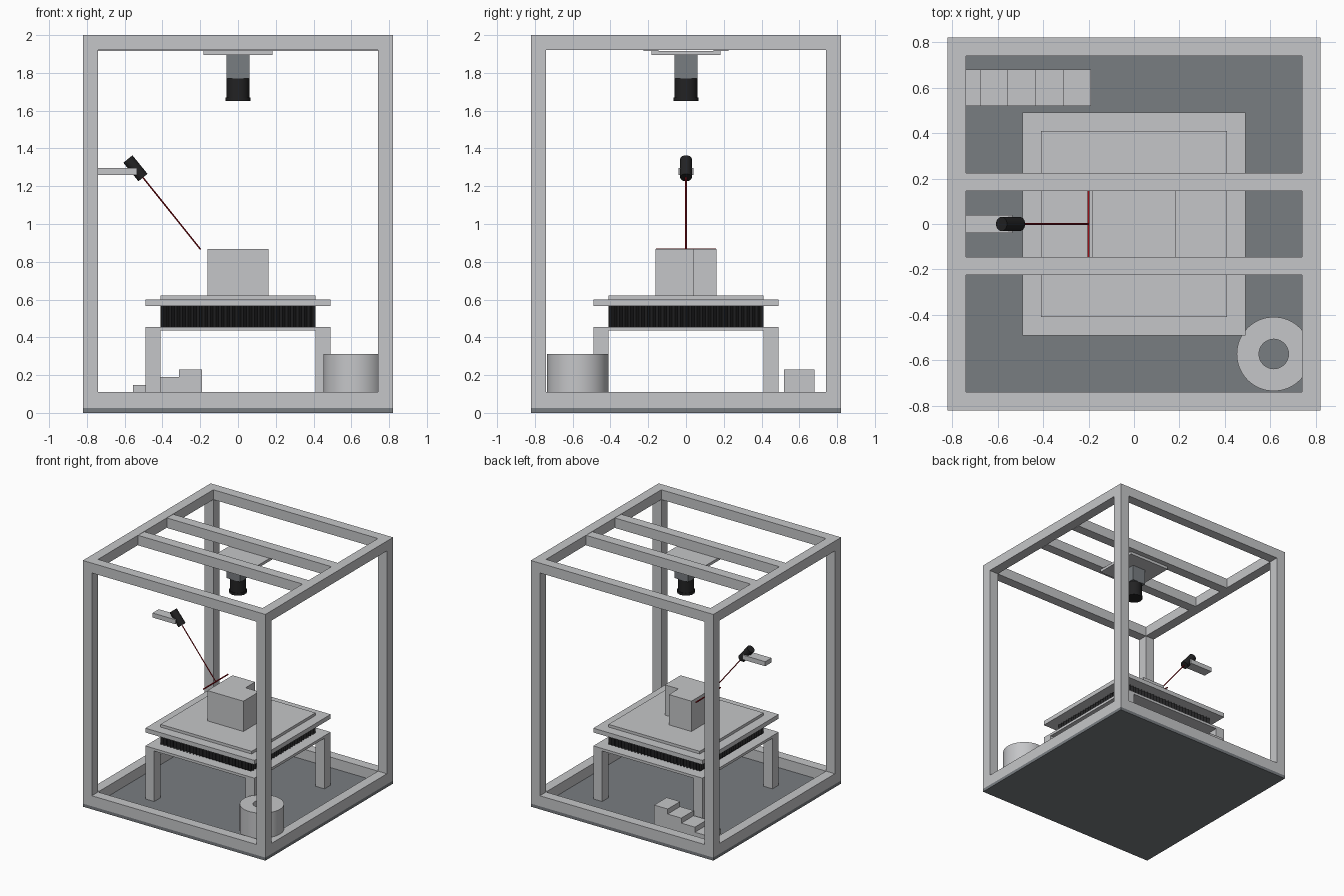
import bpy, bmesh, math
from mathutils import Vector

if "Cube" in bpy.data.objects:
    bpy.data.objects.remove(bpy.data.objects["Cube"])


def material(name, rgb):
    m = bpy.data.materials.new(name)
    m.use_nodes = True
    m.diffuse_color = (*rgb, 1)
    m.node_tree.nodes["Principled BSDF"].inputs["Base Color"].default_value = (*rgb, 1)
    return m


LIGHT = material("light_grey", (0.56, 0.565, 0.58))
DARK = material("slate_grey", (0.19, 0.205, 0.22))
BLACK = material("black", (0.016, 0.016, 0.017))
RED = material("laser_red", (0.35, 0.004, 0.008))


def finish(name, bm, mat, smooth=False):
    bmesh.ops.recalc_face_normals(bm, faces=bm.faces)
    me = bpy.data.meshes.new(name)
    bm.to_mesh(me)
    bm.free()
    me.materials.append(mat)
    ob = bpy.data.objects.new(name, me)
    bpy.context.collection.objects.link(ob)
    if smooth:
        bpy.ops.object.select_all(action="DESELECT")
        ob.select_set(True)
        bpy.context.view_layer.objects.active = ob
        bpy.ops.object.shade_smooth_by_angle(angle=math.radians(35))
    return ob


def prism(name, outline, z0, z1, mat):
    bm = bmesh.new()
    face = bm.faces.new([bm.verts.new((x, y, z0)) for x, y in outline])
    new = bmesh.ops.extrude_face_region(bm, geom=[face])["geom"]
    top = [g for g in new if isinstance(g, bmesh.types.BMVert)]
    bmesh.ops.translate(bm, verts=top, vec=(0, 0, z1 - z0))
    return finish(name, bm, mat)


def box(name, x0, x1, y0, y1, z0, z1, mat):
    return prism(name, [(x0, y0), (x1, y0), (x1, y1), (x0, y1)], z0, z1, mat)


def slab(name, half, z0, z1, mat):
    return box(name, -half, half, -half, half, z0, z1, mat)


def rod(name, a, b, radius, mat, sides=32):
    a, b = Vector(a), Vector(b)
    bm = bmesh.new()
    bmesh.ops.create_cone(bm, cap_ends=True, segments=sides, radius1=radius,
                          radius2=radius, depth=(b - a).length)
    ob = finish(name, bm, mat, smooth=True)
    ob.location = (a + b) / 2
    ob.rotation_euler = (b - a).to_track_quat("Z", "Y").to_euler()
    return ob


# Outer frame
OUT, IN, FLOOR = 0.82, 0.74, 0.025
slab("base_plate", OUT, 0, FLOOR, DARK)
for s, side in ((-1, "right"), (1, "left")):
    lo, hi = sorted((s * IN, s * OUT))
    for t, end in ((-1, "front"), (1, "back")):
        y0, y1 = sorted((t * IN, t * OUT))
        box(f"{end}_{side}_post", lo, hi, y0, y1, FLOOR, 2, LIGHT)
    for z0, z1, level in ((FLOOR, 0.11, "bottom"), (1.92, 2, "top")):
        box(f"{level}_{side}_rail", lo, hi, -IN, IN, z0, z1, LIGHT)
        end = "front" if s < 0 else "back"
        box(f"{level}_{end}_rail", -IN, IN, lo, hi, z0, z1, LIGHT)
    y0, y1 = sorted((s * 0.145, s * 0.225))
    box(f"{end}_cross_beam", -IN, IN, y0, y1, 1.917, 1.998, LIGHT)

# Overhead camera
slab("camera_mount_plate", 0.183, 1.895, 1.917, LIGHT)
slab("camera_body", 0.06, 1.77, 1.895, DARK)
rod("camera_lens", (0, 0, 1.665), (0, 0, 1.78), 0.06, BLACK)
rod("lens_rim", (0, 0, 1.65), (0, 0, 1.67), 0.065, BLACK)

# Laser pointer on its arm
box("laser_arm", -IN, -0.535, -0.04, 0.04, 1.26, 1.297, LIGHT)
rod("laser_body", (-0.583, 0, 1.344), (-0.503, 0, 1.246), 0.031, BLACK)
rod("laser_beam", (-0.503, 0, 1.246), (-0.2, 0, 0.868), 0.004, RED, 8)
box("laser_line", -0.204, -0.196, -0.16, 0.16, 0.864, 0.871, RED)

# Table
T, L = 0.49, 0.41
for s, side in ((-1, "right"), (1, "left")):
    for t, end in ((-1, "front"), (1, "back")):
        x0, x1 = sorted((s * L, s * T))
        y0, y1 = sorted((t * L, t * T))
        box(f"{end}_{side}_leg", x0, x1, y0, y1, FLOOR, 0.437, LIGHT)
slab("table_top", T, 0.435, 0.456, LIGHT)

# Pleated bellows under the work plate
pleats, depth = 28, 0.018
outline = []
for k in range(4):
    c, s = round(math.cos(k * math.pi / 2)), round(math.sin(k * math.pi / 2))
    for i in range(2 * pleats):
        u = -L + L * i / pleats
        v = -L + (depth if i % 2 else 0)
        outline.append((c * u - s * v, s * u + c * v))
prism("bellows", outline, 0.456, 0.565, BLACK)
slab("work_plate", T, 0.565, 0.6, LIGHT)
slab("work_plate_top", L, 0.6, 0.622, LIGHT)

# Workpiece with a notched corner
W, N = 0.162, 0.04
prism("workpiece", [(-W, -W), (W, -W), (W, N), (N, N), (N, W), (-W, W)],
      0.622, 0.868, LIGHT)

# Stepped block on the floor
steps = [(-0.79, FLOOR), (-0.19, FLOOR)]
for i in range(5):
    x, z = -0.19 - 0.122 * i, 0.23 - 0.041 * i
    steps += [(x, z), (max(x - 0.122, -0.79), z)]
bm = bmesh.new()
face = bm.faces.new([bm.verts.new((x, 0.52, z)) for x, z in steps])
new = bmesh.ops.extrude_face_region(bm, geom=[face])["geom"]
bmesh.ops.translate(bm, verts=[g for g in new if isinstance(g, bmesh.types.BMVert)],
                    vec=(0, 0.16, 0))
finish("step_block", bm, LIGHT)

# Hollow drum on the floor
bm = bmesh.new()
ring = [bm.verts.new((r, 0, z)) for r, z in
        ((0.065, FLOOR), (0.163, FLOOR), (0.163, 0.312), (0.065, 0.312))]
edges = [bm.edges.new((ring[i - 1], ring[i])) for i in range(4)]
bmesh.ops.spin(bm, geom=ring + edges, axis=(0, 0, 1), cent=(0, 0, 0),
               angle=2 * math.pi, steps=64)
bmesh.ops.remove_doubles(bm, verts=bm.verts, dist=0.0005)
drum = finish("drum", bm, LIGHT, smooth=True)
drum.location = (0.615, -0.572, 0)
